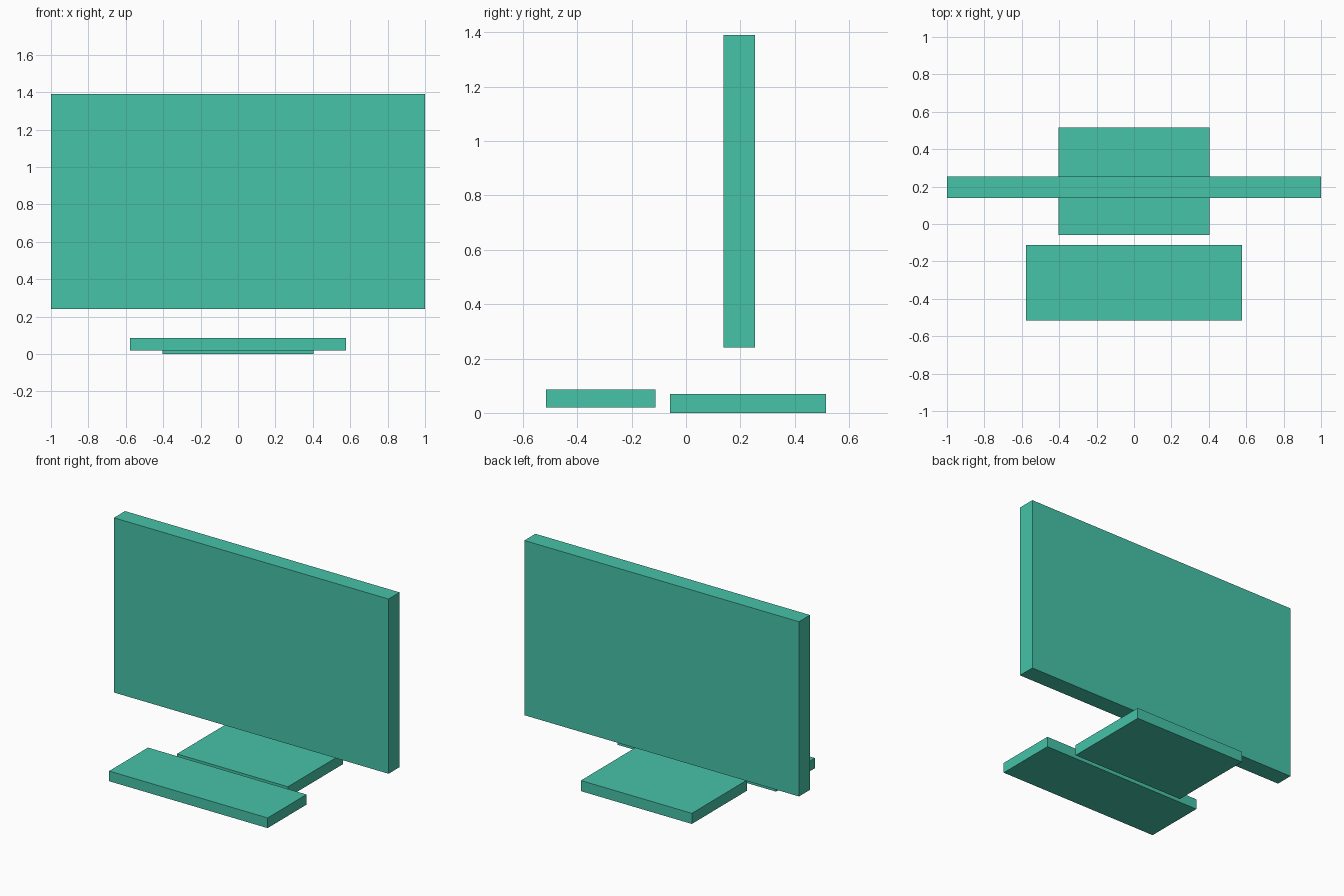
import bpy

default_cube = bpy.data.objects.get("Cube")
if default_cube:
    bpy.data.objects.remove(default_cube, do_unlink=True)

# Single flat colour
colour = (0.061, 0.546, 0.392, 1.0)
teal = bpy.data.materials.new("teal")
teal.use_nodes = True
teal.diffuse_color = colour
teal.node_tree.nodes["Principled BSDF"].inputs["Base Color"].default_value = colour


def box(name, half_width, y_range, z_range):
    """Box centred on x = 0, spanning the given depth and height."""
    (y0, y1), (z0, z1) = y_range, z_range
    bpy.ops.mesh.primitive_cube_add(size=1, location=(0, (y0 + y1) / 2, (z0 + z1) / 2))
    part = bpy.context.object
    part.name = name
    part.scale = (2 * half_width, y1 - y0, z1 - z0)
    bpy.ops.object.transform_apply(location=False, rotation=False, scale=True)
    part.data.materials.append(teal)
    return part


# Monitor panel floating above its base
box("screen", 1.0, (0.138, 0.253), (0.24, 1.39))
# Flat foot under the panel
box("stand_base", 0.404, (-0.058, 0.516), (0.0, 0.07))
# Keyboard slab in front
box("keyboard", 0.577, (-0.516, -0.112), (0.019, 0.086))
